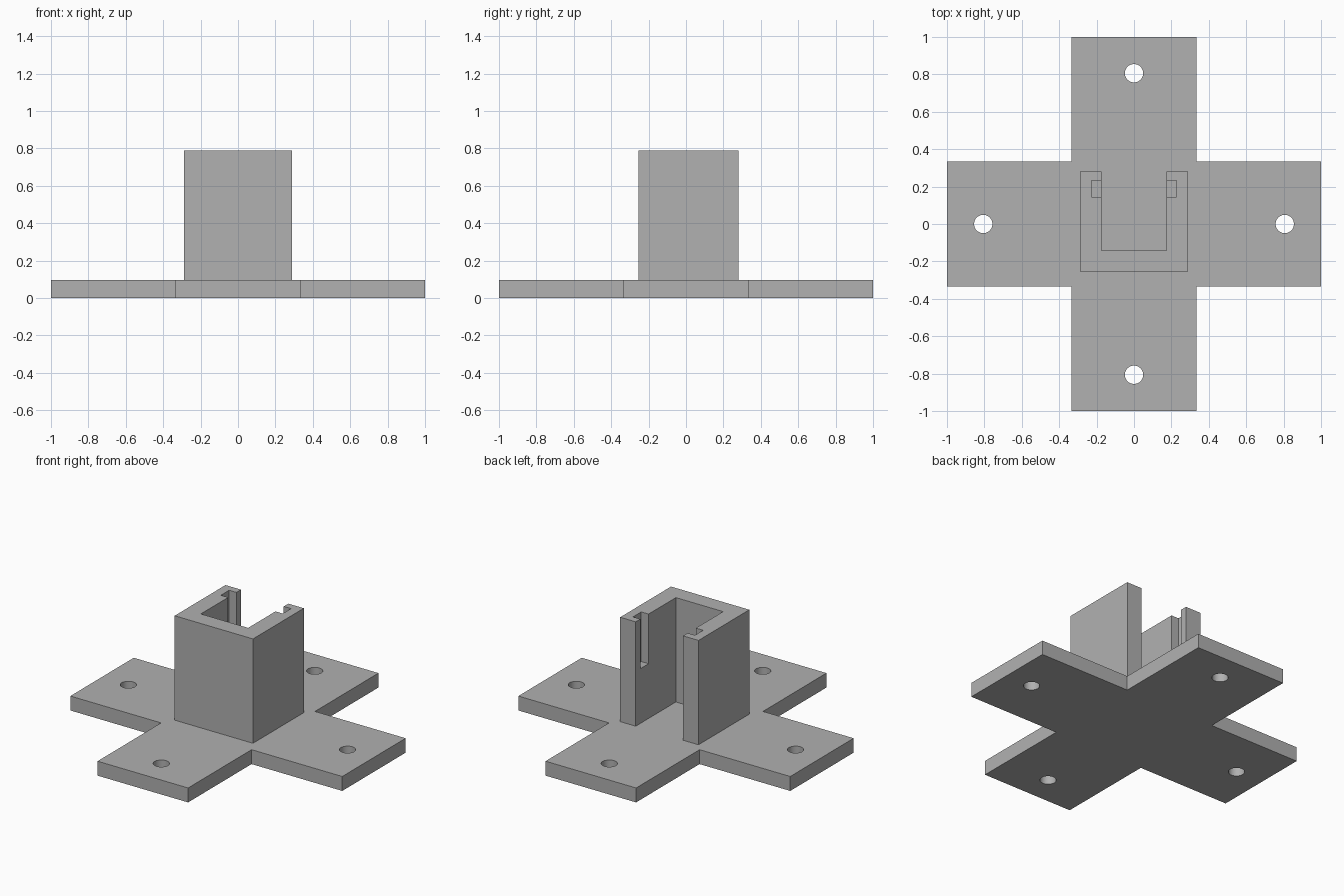
import bpy, bmesh, math
from mathutils import Vector

cube = bpy.data.objects.get("Cube")
if cube:
    bpy.data.objects.remove(cube, do_unlink=True)

ARM = 0.333            # half width of the cross arms
PLATE_TOP = 0.096
SLEEVE_TOP = 0.79
SLOT_FLOOR = 0.46
HOLE_OFFSET, HOLE_RADIUS = 0.806, 0.049
OUT_X, IN_X, SLOT_X = 0.288, 0.174, 0.228
FRONT_Y, INNER_Y, BACK_Y = -0.254, -0.142, 0.28

grey = bpy.data.materials.new("plain grey")
grey.use_nodes = True
grey.diffuse_color = (0.44, 0.44, 0.44, 1)
grey.node_tree.nodes["Principled BSDF"].inputs["Base Color"].default_value = grey.diffuse_color


def prism(name, outline, z0, z1):
    """Extrude a flat outline from z0 to z1."""
    bm = bmesh.new()
    face = bm.faces.new([bm.verts.new((x, y, z0)) for x, y in outline])
    extruded = bmesh.ops.extrude_face_region(bm, geom=[face])["geom"]
    bmesh.ops.translate(bm, vec=Vector((0, 0, z1 - z0)),
                        verts=[v for v in extruded if isinstance(v, bmesh.types.BMVert)])
    bmesh.ops.recalc_face_normals(bm, faces=bm.faces)
    mesh = bpy.data.meshes.new(name)
    bm.to_mesh(mesh)
    bm.free()
    mesh.materials.append(grey)
    obj = bpy.data.objects.new(name, mesh)
    bpy.context.collection.objects.link(obj)
    return obj


def combine(target, tool, operation):
    """Apply a boolean and discard the tool."""
    mod = target.modifiers.new(operation, 'BOOLEAN')
    mod.operation, mod.solver, mod.object = operation, 'EXACT', tool
    bpy.context.view_layer.objects.active = target
    bpy.ops.object.modifier_apply(modifier=mod.name)
    bpy.data.objects.remove(tool, do_unlink=True)


def rectangle(x0, x1, y0, y1):
    return [(x0, y0), (x1, y0), (x1, y1), (x0, y1)]


def circle(cx, cy, r, n=40):
    return [(cx + r * math.cos(math.tau * i / n), cy + r * math.sin(math.tau * i / n))
            for i in range(n)]


# Cross-shaped base: one corner of the outline turned through four quarters
outline = []
for x, y in [(1, 0), (0, 1), (-1, 0), (0, -1)]:
    for along, across in [(1, -ARM), (1, ARM), (ARM, ARM)]:
        outline.append((x * along - y * across, y * along + x * across))
bracket = prism("mounting_bracket", outline, 0, PLATE_TOP)

# U-shaped sleeve, open at the back
half = [(OUT_X, FRONT_Y), (OUT_X, BACK_Y), (IN_X, BACK_Y), (IN_X, INNER_Y)]
sleeve = prism("sleeve", half + [(-x, y) for x, y in reversed(half)],
               PLATE_TOP / 2, SLEEVE_TOP)

# Facing slots in the side walls, open at the top
for side in (-1, 1):
    x0, x1 = sorted((side * (IN_X - 0.05), side * SLOT_X))
    combine(sleeve, prism("slot_cutter", rectangle(x0, x1, 0.145, 0.232),
                          SLOT_FLOOR, SLEEVE_TOP + 0.1), 'DIFFERENCE')

combine(bracket, sleeve, 'UNION')

# One screw hole near the end of each arm
for x, y in [(1, 0), (0, 1), (-1, 0), (0, -1)]:
    hole = prism("hole_cutter", circle(x * HOLE_OFFSET, y * HOLE_OFFSET, HOLE_RADIUS),
                 -0.1, PLATE_TOP + 0.1)
    combine(bracket, hole, 'DIFFERENCE')

# Round hole walls, crisp edges elsewhere
bpy.ops.object.select_all(action='DESELECT')
bracket.select_set(True)
bpy.context.view_layer.objects.active = bracket
bpy.ops.object.shade_smooth_by_angle(angle=math.radians(30))
